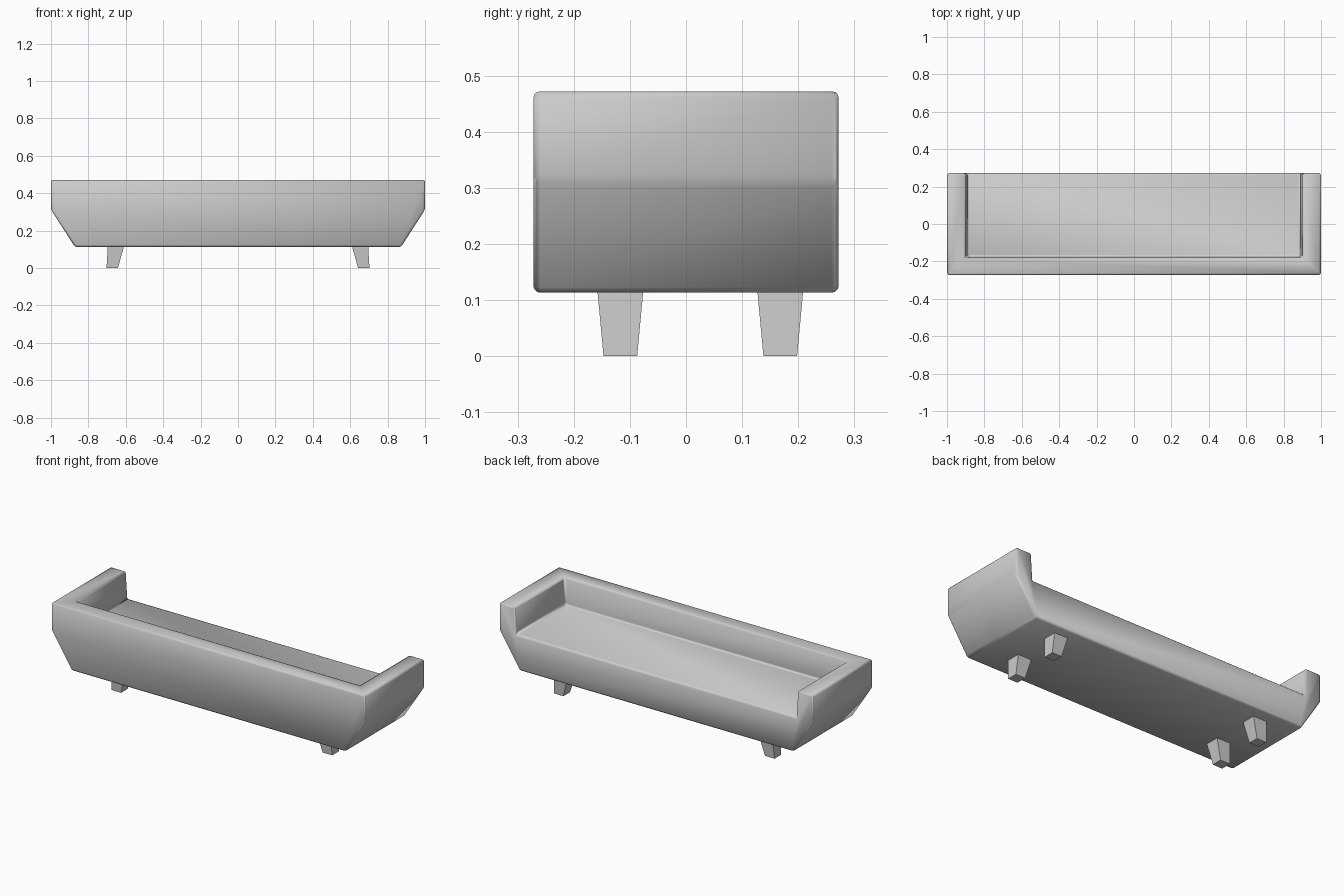
import bpy, bmesh, math

if "Cube" in bpy.data.objects:
    bpy.data.objects.remove(bpy.data.objects["Cube"])


def loft(name, loop_a, loop_b):
    """Solid between two matching closed loops."""
    bm = bmesh.new()
    a = [bm.verts.new(p) for p in loop_a]
    b = [bm.verts.new(p) for p in loop_b]
    n = len(a)
    bm.faces.new(a)
    bm.faces.new(b)
    for i in range(n):
        j = (i + 1) % n
        bm.faces.new((a[i], a[j], b[j], b[i]))
    bmesh.ops.recalc_face_normals(bm, faces=bm.faces)
    me = bpy.data.meshes.new(name)
    bm.to_mesh(me)
    bm.free()
    ob = bpy.data.objects.new(name, me)
    bpy.context.collection.objects.link(ob)
    return ob


def rect(x0, x1, y0, y1, z):
    return [(x0, y0, z), (x1, y0, z), (x1, y1, z), (x0, y1, z)]


# Sofa body: flared side profile extruded through the depth
half = [(0.872, 0.113), (1.0, 0.312), (1.0, 0.472)]
profile = half + [(-x, z) for x, z in reversed(half)]
body = loft("sofa_body",
            [(x, -0.272, z) for x, z in profile],
            [(x, 0.272, z) for x, z in profile])

# Seat recess, open on one long side, slightly tapered
cutter = loft("seat_cutter",
              rect(-0.89, 0.89, -0.176, 0.5, 0.318),
              rect(-0.912, 0.912, -0.182, 0.5, 0.65))
cutter.hide_render = True

cut = body.modifiers.new("recess", 'BOOLEAN')
cut.operation = 'DIFFERENCE'
cut.object = cutter
bev = body.modifiers.new("soft_edges", 'BEVEL')
bev.width = 0.012
bev.segments = 3
bev.limit_method = 'ANGLE'
bev.angle_limit = math.radians(25)
bev.harden_normals = True

bpy.ops.object.select_all(action='DESELECT')
bpy.context.view_layer.objects.active = body
body.select_set(True)
for m in ("recess", "soft_edges"):
    bpy.ops.object.modifier_apply(modifier=m)
bpy.data.objects.remove(cutter)
bpy.ops.object.shade_smooth_by_angle(angle=math.radians(40))

# Four tapered feet, splayed outwards
for side, sx in (("left", -1), ("right", 1)):
    for place, cy in (("front", -0.117), ("back", 0.168)):
        loft(f"{place}_{side}_leg",
             rect(sx * 0.642, sx * 0.703, cy - 0.03, cy + 0.03, 0.0),
             rect(sx * 0.609, sx * 0.696, cy - 0.041, cy + 0.041, 0.118))
